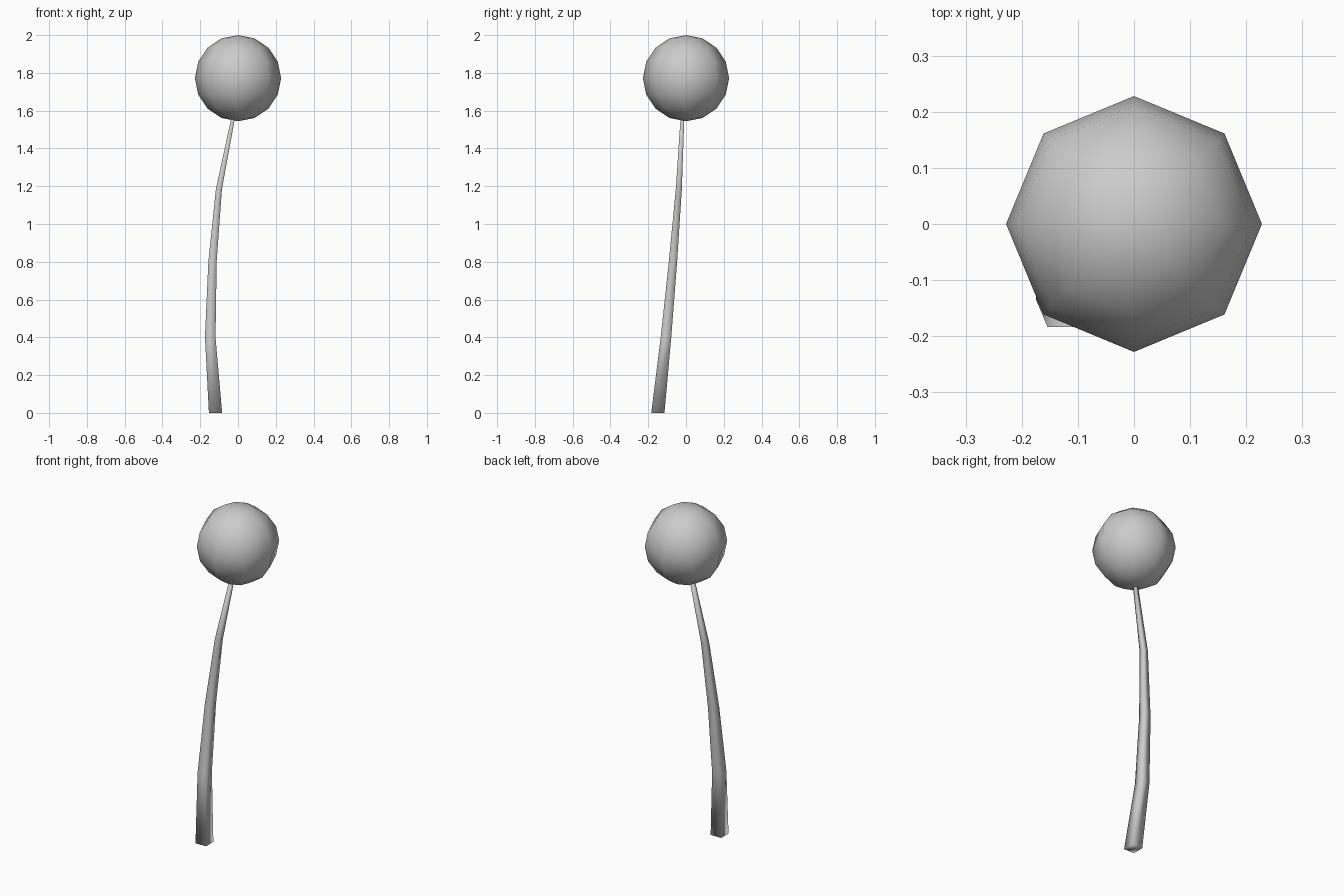
import bpy, bmesh

if "Cube" in bpy.data.objects:
    bpy.data.objects.remove(bpy.data.objects["Cube"])

def make_object(name, bm):
    bmesh.ops.recalc_face_normals(bm, faces=bm.faces[:])
    for f in bm.faces:
        f.smooth = True
    me = bpy.data.meshes.new(name)
    bm.to_mesh(me)
    bm.free()
    ob = bpy.data.objects.new(name, me)
    bpy.context.collection.objects.link(ob)
    return ob

# Round head: low-poly ball
R = 0.228
bm = bmesh.new()
bmesh.ops.create_uvsphere(bm, u_segments=8, v_segments=8, radius=R)
bmesh.ops.translate(bm, verts=bm.verts[:], vec=(0, 0, 2 - R))
make_object("head_ball", bm)

# Bent, tapering square stem: (x, y, z, width) per ring
path = [
    (-0.119, -0.149, 0.00, 0.070),
    (-0.147, -0.106, 0.40, 0.056),
    (-0.135, -0.069, 0.80, 0.044),
    (-0.101, -0.038, 1.185, 0.032),
    (-0.022, -0.018, 1.58, 0.019),
]
bm = bmesh.new()
rings = []
for x, y, z, w in path:
    h = w / 2
    rings.append([bm.verts.new((x + sx * h, y + sy * h, z))
                  for sx, sy in ((-1, -1), (1, -1), (1, 1), (-1, 1))])
for a, b in zip(rings, rings[1:]):
    for i in range(4):
        j = (i + 1) % 4
        bm.faces.new((a[i], a[j], b[j], b[i]))
bm.faces.new(rings[0][::-1])
bm.faces.new(rings[-1])
make_object("stem", bm)
